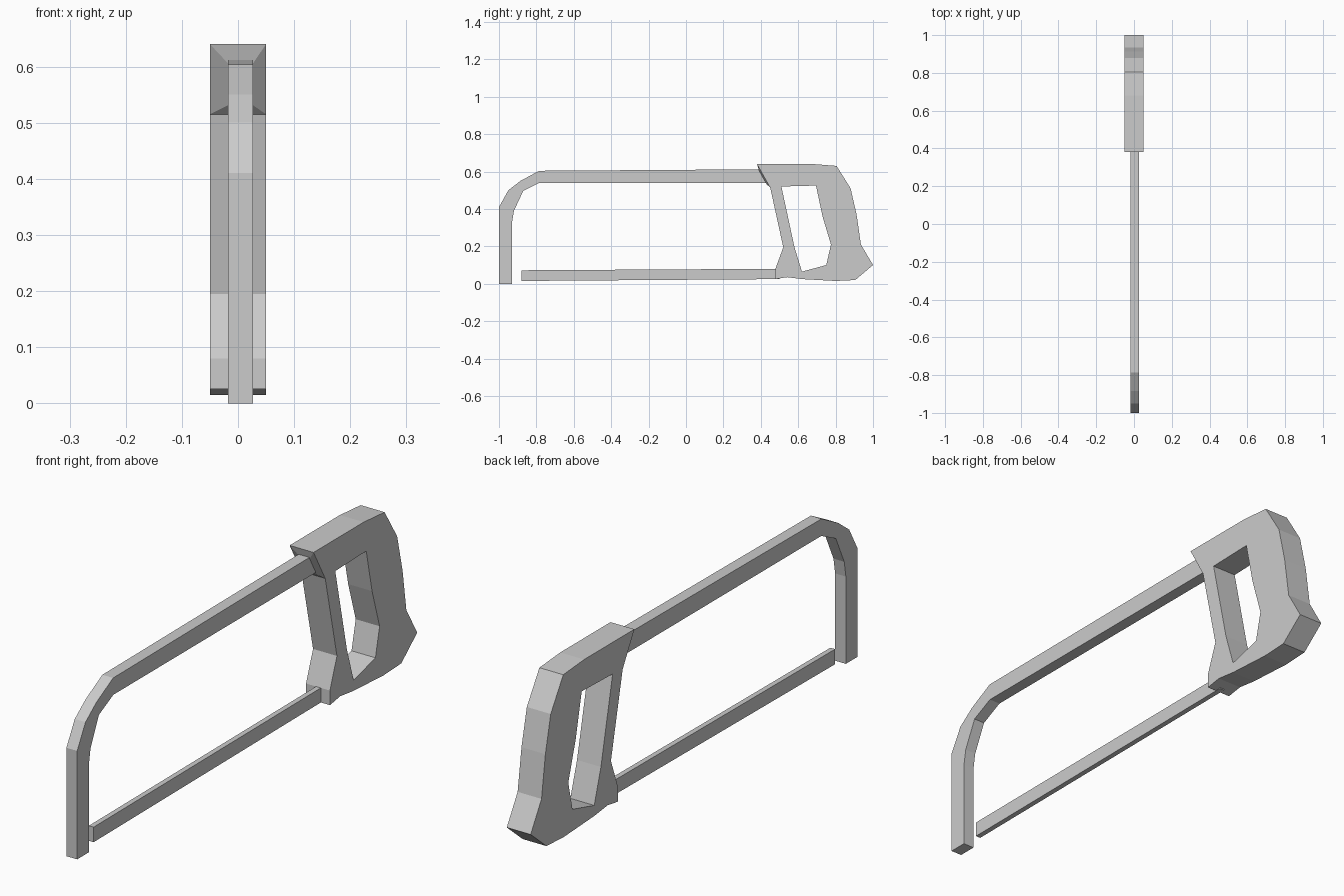
import bpy
import bmesh
from mathutils import Vector

cube = bpy.data.objects.get("Cube")
if cube:
    bpy.data.objects.remove(cube, do_unlink=True)

grey = bpy.data.materials.new("plain grey")
grey.use_nodes = True
colour = (0.6, 0.6, 0.6, 1)
grey.diffuse_color = colour
grey.node_tree.nodes["Principled BSDF"].inputs["Base Color"].default_value = colour


def finish(name, bm):
    bmesh.ops.recalc_face_normals(bm, faces=bm.faces)
    mesh = bpy.data.meshes.new(name)
    bm.to_mesh(mesh)
    bm.free()
    mesh.materials.append(grey)
    obj = bpy.data.objects.new(name, mesh)
    bpy.context.collection.objects.link(obj)
    return obj


def plate(name, loops, left, right):
    """Fill (y, z) outlines, the later ones being holes, and extrude along x."""
    bm = bmesh.new()
    edges = []
    for loop in loops:
        verts = [bm.verts.new((left, y, z)) for y, z in loop]
        edges += [bm.edges.new((a, b)) for a, b in zip(verts, verts[1:] + verts[:1])]
    bmesh.ops.triangle_fill(bm, edges=edges, use_beauty=True, normal=(1, 0, 0))
    bmesh.ops.dissolve_degenerate(bm, dist=1e-5, edges=bm.edges)
    result = bmesh.ops.extrude_face_region(bm, geom=bm.faces[:], use_keep_orig=True)
    moved = [g for g in result["geom"] if isinstance(g, bmesh.types.BMVert)]
    bmesh.ops.translate(bm, verts=moved, vec=(right - left, 0, 0))
    return finish(name, bm)


# Bent frame with a short front leg
BAR_LEFT, BAR_RIGHT = -0.018, 0.027
frame = [(-1, 0), (-1, .41), (-.95, .5), (-.885, .55), (-.785, .604),
         (.42, .612), (.455, .54), (-.783, .54), (-.87, .497),
         (-.92, .39), (-.93, .33), (-.93, 0)]
plate("frame", [frame], BAR_LEFT, BAR_RIGHT)

# Thin straight blade
blade = [(-.88, .015), (-.88, .072), (.5, .08), (.5, .025)]
plate("blade", [blade], -0.008, 0.012)

# Closed grip with a finger hole
grip = [(.38, .64), (.68, .64), (.805, .63), (.88, .51), (.912, .37),
        (.935, .21), (1, .1), (.905, .02), (.8, .015), (.62, .025),
        (.54, .035), (.478, .025), (.478, .08), (.52, .195), (.45, .515)]
finger_hole = [(.51, .52), (.695, .525), (.73, .36), (.775, .21),
               (.75, .1), (.62, .065), (.58, .195)]
plate("handle", [grip, finger_hole], -0.05, 0.05)

# Shallow tapered collar where the frame enters the handle
bm = bmesh.new()
top, bottom = Vector((0, .38, .64)), Vector((0, .45, .515))
push = Vector((0, -.007, -.004))


def ring(left, right, low, high):
    return [bm.verts.new((x, p.y, p.z)) for x, p in
            ((left, low), (right, low), (right, high), (left, high))]


outer = ring(-.05, .05, bottom, top)
inner = ring(BAR_LEFT, BAR_RIGHT, bottom.lerp(top, .16) + push, bottom.lerp(top, .76) + push)
for i in range(4):
    j = (i + 1) % 4
    bm.faces.new((outer[i], outer[j], inner[j], inner[i]))
bm.faces.new(inner)
bm.faces.new(outer[::-1])
finish("frame_collar", bm)
